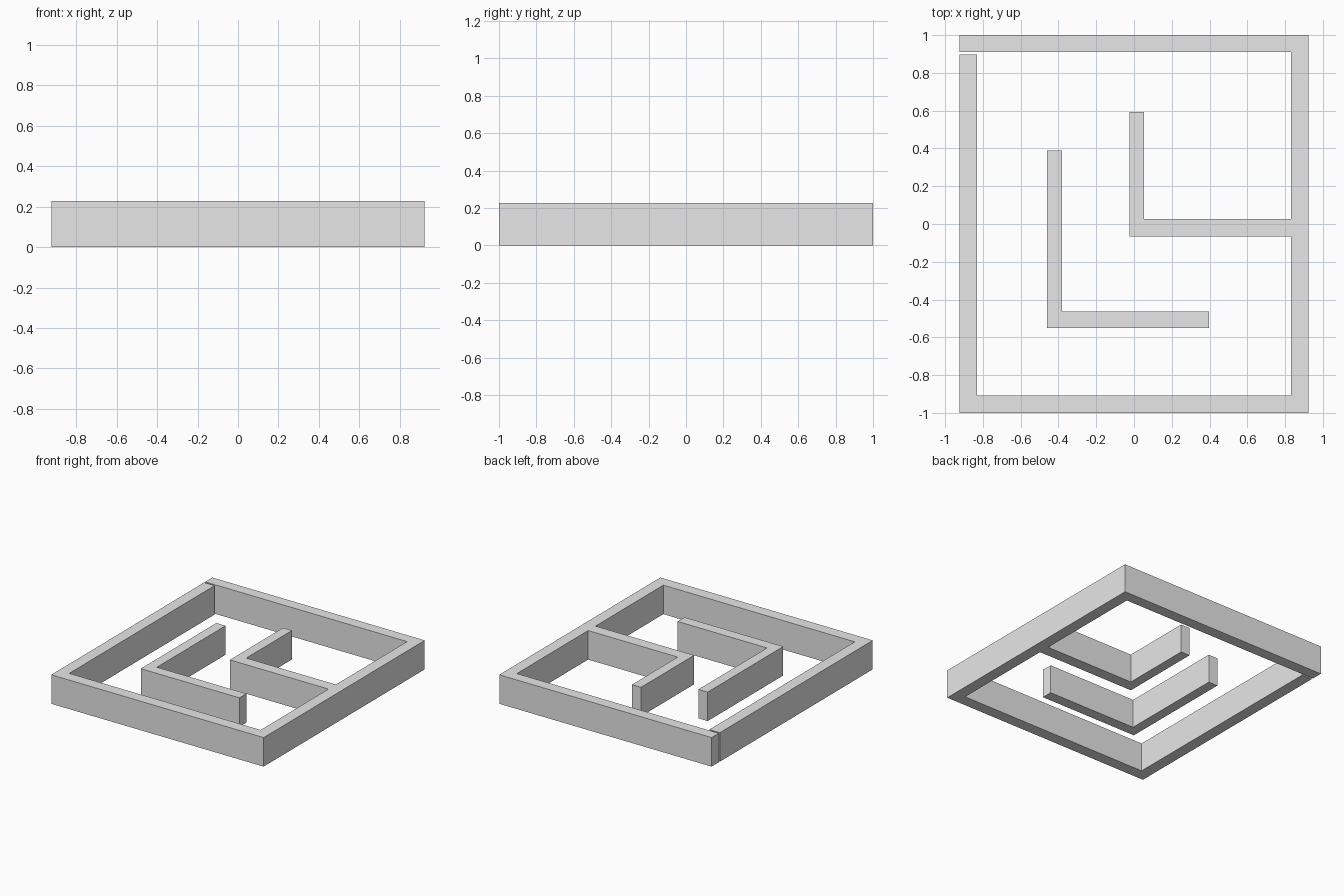
import bpy
import bmesh

HEIGHT = 0.228

cube = bpy.data.objects.get("Cube")
if cube:
    bpy.data.objects.remove(cube, do_unlink=True)

grey = bpy.data.materials.new("light_grey")
grey.use_nodes = True
colour = (0.8, 0.8, 0.8, 1.0)
grey.diffuse_color = colour
grey.node_tree.nodes["Principled BSDF"].inputs["Base Color"].default_value = colour


def wall(name, outline):
    """Extrude a counter-clockwise floor outline up to wall height."""
    bm = bmesh.new()
    floor = bm.faces.new([bm.verts.new((x, y, 0)) for x, y in outline])
    top = bmesh.ops.extrude_face_region(bm, geom=[floor], use_keep_orig=True)
    verts = [g for g in top["geom"] if isinstance(g, bmesh.types.BMVert)]
    bmesh.ops.translate(bm, verts=verts, vec=(0, 0, HEIGHT))
    bmesh.ops.recalc_face_normals(bm, faces=bm.faces)
    mesh = bpy.data.meshes.new(name)
    bm.to_mesh(mesh)
    bm.free()
    mesh.materials.append(grey)
    obj = bpy.data.objects.new(name, mesh)
    bpy.context.collection.objects.link(obj)
    return obj


# Measurements shared by the outer ring
side, side_in = 0.923, 0.832
end, end_in = 1.0, 0.907

# Outer ring, open by a slit at the back right corner, with its hooked branch
wall("outer_wall", [
    (-side, -end), (side, -end), (side, end), (-side, end),
    (-side, 0.911), (side_in, 0.911),
    (side_in, 0.027), (0.053, 0.027), (0.053, 0.594),
    (-0.025, 0.594), (-0.025, -0.065), (side_in, -0.065),
    (side_in, -end_in), (-side_in, -end_in),
    (-side_in, 0.898), (-side, 0.898),
])

# Free-standing corner wall
wall("inner_corner_wall", [
    (-0.46, -0.55), (0.397, -0.55), (0.397, -0.464),
    (-0.38, -0.464), (-0.38, 0.388), (-0.46, 0.388),
])
